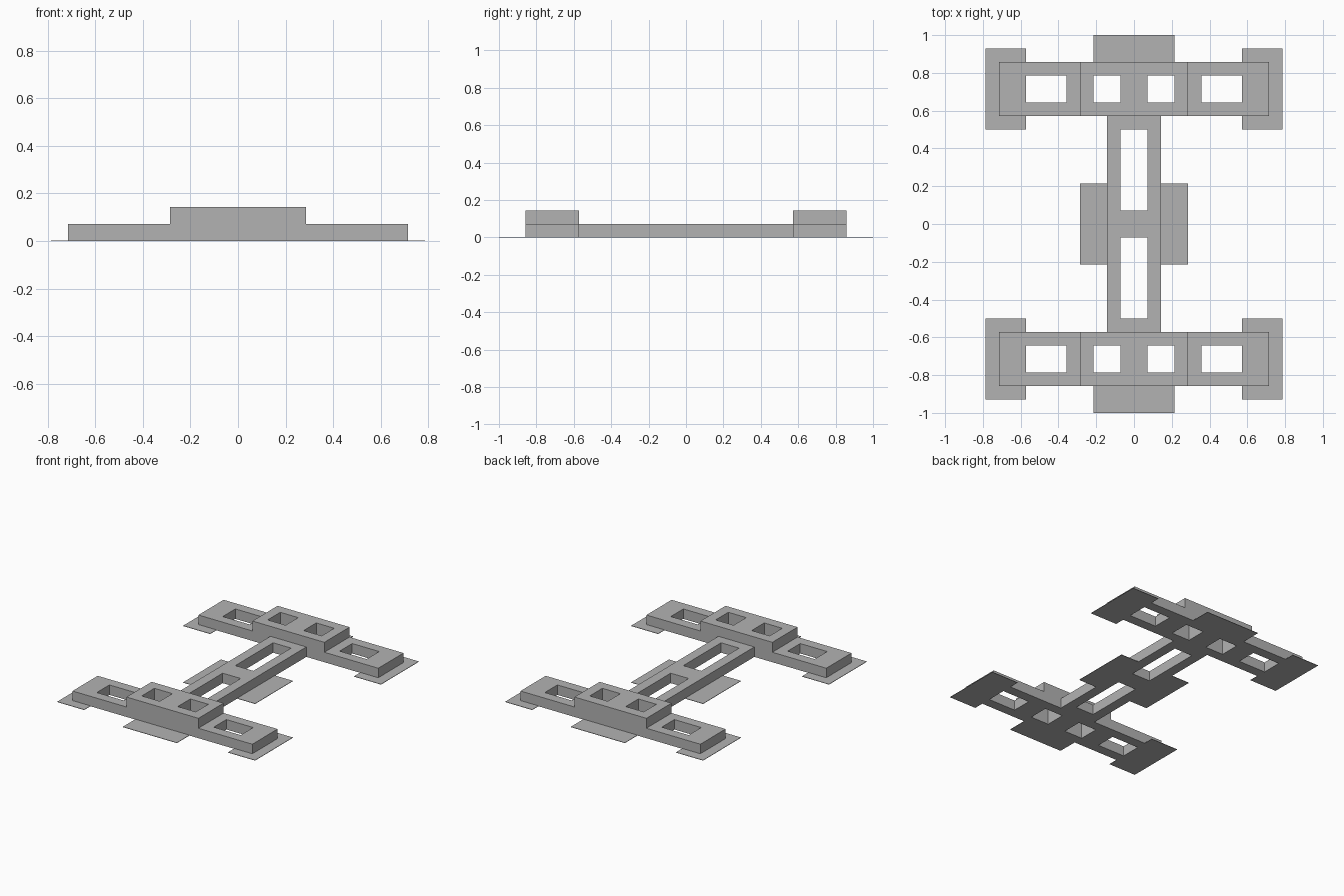
import bpy
import bmesh

cube = bpy.data.objects.get("Cube")
if cube:
    bpy.data.objects.remove(cube, do_unlink=True)

U = 1 / 14      # layout module
THIN = 0.003    # thickness of the flat pads

grey = bpy.data.materials.new("light grey")
grey.use_nodes = True
colour = (0.45, 0.45, 0.45, 1)
grey.diffuse_color = colour
grey.node_tree.nodes["Principled BSDF"].inputs["Base Color"].default_value = colour


def slab(name, xs, ys, height, gaps=()):
    """Slab standing on the ground, split at xs and ys, open at the (column, row) gaps."""
    bm = bmesh.new()
    for i, (x0, x1) in enumerate(zip(xs, xs[1:])):
        for j, (y0, y1) in enumerate(zip(ys, ys[1:])):
            if (i, j) not in gaps:
                corners = ((x0, y0), (x1, y0), (x1, y1), (x0, y1))
                bm.faces.new([bm.verts.new((x * U, y * U, 0)) for x, y in corners])
    bmesh.ops.remove_doubles(bm, verts=bm.verts[:], dist=0.0001)
    mesh = bpy.data.meshes.new(name)
    bm.to_mesh(mesh)
    bm.free()
    mesh.materials.append(grey)
    obj = bpy.data.objects.new(name, mesh)
    bpy.context.collection.objects.link(obj)
    solid = obj.modifiers.new("thickness", "SOLIDIFY")
    solid.thickness = height
    solid.offset = 1
    return obj


def span(side, values):
    """Cut positions flipped to one side, in rising order."""
    return sorted(side * v for v in values)


# Central spine with two long slots
slab("spine", (-2, -1, 1, 2), (-8, -7, -1, 1, 7, 8), U, {(1, 1), (1, 3)})

# Flat pads on both sides of the spine
for sx, side in ((1, "left"), (-1, "right")):
    slab(f"{side}_spine_pad", span(sx, (2, 4)), (-3, 3), THIN)

# Cross beams at both ends
for sy, end in ((-1, "front"), (1, "back")):
    rows = span(sy, (8, 9, 11, 12))
    # Raised hub with two square holes
    slab(f"{end}_hub", (-4, -3, -1, 1, 3, 4), rows, 2 * U, {(1, 1), (3, 1)})
    slab(f"{end}_hub_pad", (-3, 3), span(sy, (12, 14)), THIN)
    for sx, side in ((1, "left"), (-1, "right")):
        # Low arm with one hole, nearer the hub
        slab(f"{end}_{side}_arm", span(sx, (4, 5, 8, 10)), rows, U, {(1, 1)})
        # Pad wrapped around the arm tip
        inner = 0 if sx > 0 else 1
        slab(f"{end}_{side}_arm_pad", span(sx, (8, 10, 11)),
             span(sy, (7, 8, 12, 13)), THIN, {(inner, 1)})
